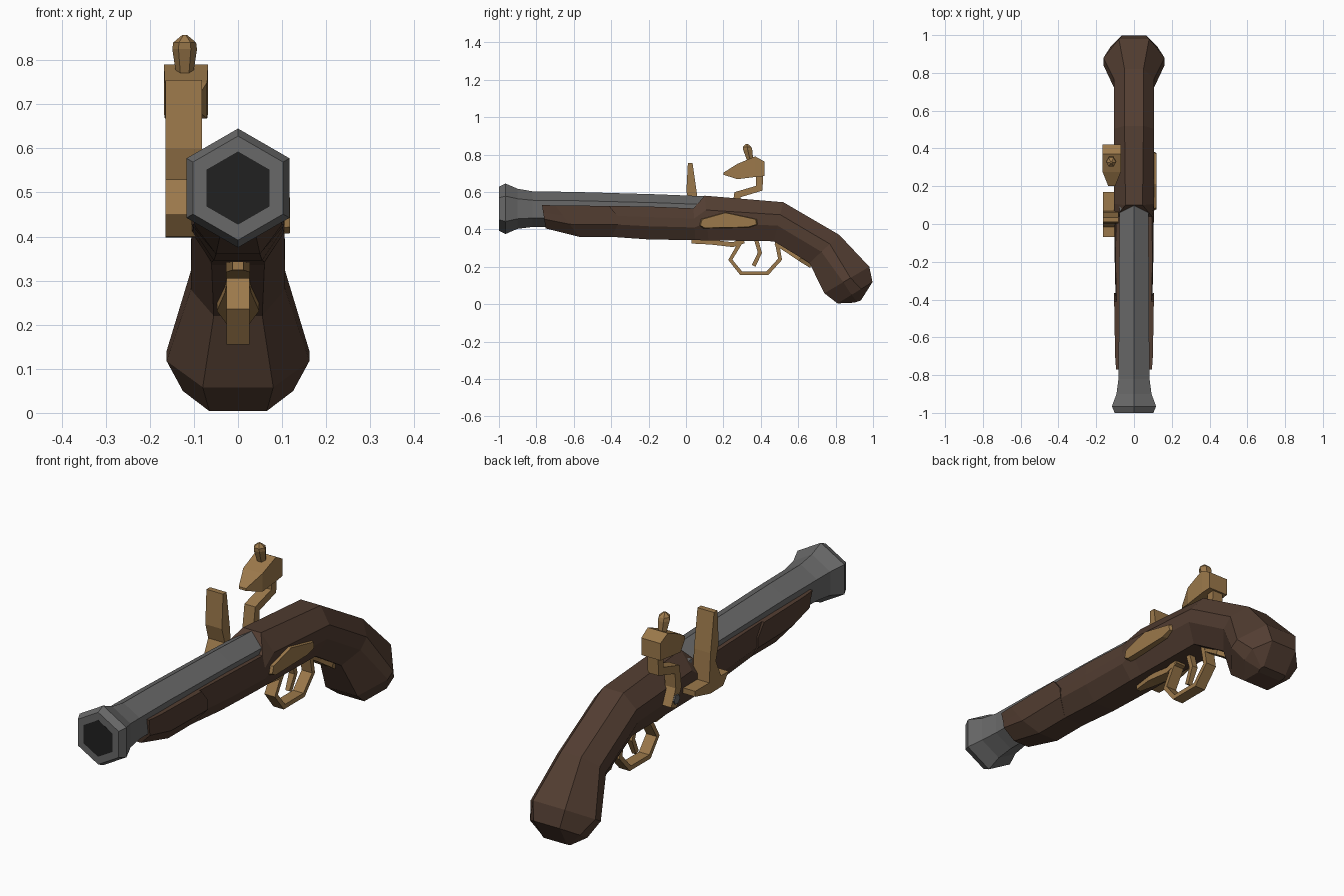
import bpy, bmesh, math
from mathutils import Vector


def material(name, rgb):
    m = bpy.data.materials.new(name)
    m.diffuse_color = (*rgb, 1)
    return m


WOOD = material("wood", (0.085, 0.047, 0.031))
BRASS = material("brass", (0.33, 0.19, 0.07))
STEEL = material("steel", (0.14, 0.14, 0.14))
DARK = material("bore_dark", (0.015, 0.015, 0.015))


def loft(name, rings, mat):
    """Skin a list of equal-length point rings and cap both ends."""
    bm = bmesh.new()
    vs = [[bm.verts.new(p) for p in r] for r in rings]
    n = len(rings[0])
    for a, b in zip(vs, vs[1:]):
        for i in range(n):
            j = (i + 1) % n
            bm.faces.new((a[i], a[j], b[j], b[i]))
    bm.faces.new(vs[0])
    bm.faces.new(vs[-1])
    bmesh.ops.recalc_face_normals(bm, faces=bm.faces)
    me = bpy.data.meshes.new(name)
    bm.to_mesh(me)
    bm.free()
    me.materials.append(mat)
    ob = bpy.data.objects.new(name, me)
    bpy.context.collection.objects.link(ob)
    return ob


def plate(name, outline, x0, x1, mat, inset=0.0):
    """Extrude a (y, z) outline along x; inset shrinks the x1 side."""
    cy = sum(p[0] for p in outline) / len(outline)
    cz = sum(p[1] for p in outline) / len(outline)
    k = 1 - inset
    return loft(name, [[(x0, y, z) for y, z in outline],
                       [(x1, cy + (y - cy) * k, cz + (z - cz) * k) for y, z in outline]], mat)


def strap(name, path, thick, widths, mat, cx=0.0):
    """Rectangular bar following a (y, z) path, one half width per point."""
    pts = [Vector(p) for p in path]
    rings = []
    for i, p in enumerate(pts):
        d0 = (p - pts[max(i - 1, 0)]).normalized()
        d1 = (pts[min(i + 1, len(pts) - 1)] - p).normalized()
        d = (d0 + d1).normalized()
        o = Vector((-d.y, d.x)) * thick / 2
        w = widths[i] if isinstance(widths, list) else widths
        rings.append([(cx + s * w, p.x + t * o.x, p.y + t * o.y)
                      for s, t in ((-1, -1), (1, -1), (1, 1), (-1, 1))])
    return loft(name, rings, mat)


def stock_ring(top, bottom, wt, w, wb, bow=0.0, t1=0.32, t2=0.6):
    """Eight-sided section between a top and a bottom (y, z) point."""
    half = [(wt, 0), (w, t1), (w, t2), (wb, 1)]
    pts = []
    for x, t in half + [(-x, t) for x, t in reversed(half)]:
        y = top[0] + (bottom[0] - top[0]) * t + (bow if 0 < t < 1 else 0)
        pts.append((x, y, top[1] + (bottom[1] - top[1]) * t))
    return pts


def hexagon(y, r, cz):
    return [(r * math.sin(a), y, cz + r * math.cos(a))
            for a in (i * math.pi / 3 for i in range(6))]


# Hexagonal barrel with flared muzzle
loft("barrel", [hexagon(*s) for s in [
    (-1, 0.083, 0.51), (-1, 0.118, 0.51), (-0.965, 0.135, 0.51), (-0.9, 0.107, 0.51),
    (-0.82, 0.095, 0.508), (-0.6, 0.093, 0.507), (-0.15, 0.09, 0.497), (0.12, 0.088, 0.488)]], STEEL)
loft("bore", [hexagon(-1.001, 0.083, 0.51), hexagon(-0.99, 0.08, 0.51)], DARK)

# Fore-end of the stock
loft("fore_end", [stock_ring(*s) for s in [
    ((-0.77, 0.53), (-0.75, 0.405), 0.095, 0.09, 0.04),
    ((-0.70, 0.528), (-0.57, 0.36), 0.1, 0.1, 0.05),
    ((-0.41, 0.525), (-0.40, 0.36), 0.105, 0.105, 0.05, 0.04)]], WOOD)

# Main stock sweeping into grip and butt
loft("stock", [stock_ring(*s) for s in [
    ((-0.41, 0.525), (-0.40, 0.36), 0.093, 0.098, 0.05, 0.03),
    ((-0.20, 0.522), (-0.20, 0.346), 0.098, 0.102, 0.055),
    ((0.04, 0.512), (0.05, 0.342), 0.095, 0.105, 0.06),
    ((0.10, 0.58), (0.12, 0.341), 0.045, 0.105, 0.06),
    ((0.52, 0.545), (0.47, 0.336), 0.05, 0.105, 0.06),
    ((0.82, 0.37), (0.66, 0.22), 0.05, 0.107, 0.055),
    ((0.98, 0.20), (0.74, 0.058), 0.08, 0.162, 0.08, 0, 0.42, 0.58),
    ((0.997, 0.118), (0.81, 0.004), 0.065, 0.125, 0.065),
    ((0.935, 0.02), (0.90, 0.008), 0.06, 0.065, 0.06)]], WOOD)

# Side plate on the right
plate("side_plate", [(0.065, 0.42), (0.075, 0.455), (0.21, 0.493), (0.385, 0.455),
                     (0.39, 0.425), (0.34, 0.41), (0.09, 0.405)], 0.09, 0.118, BRASS, 0.08)

# Trigger guard, its end tabs, and trigger
strap("trigger_guard", [(0.30, 0.345), (0.237, 0.237), (0.295, 0.165), (0.435, 0.165),
                        (0.503, 0.24), (0.485, 0.335)], 0.022, 0.026, BRASS)
strap("guard_front_tab", [(0.03, 0.337), (0.13, 0.332), (0.25, 0.318), (0.31, 0.338)],
      0.026, [0.012, 0.027, 0.027, 0.025], BRASS)
strap("guard_rear_tab", [(0.48, 0.328), (0.55, 0.283), (0.61, 0.242), (0.67, 0.205)],
      0.026, [0.02, 0.03, 0.048, 0.02], BRASS)
strap("trigger", [(0.375, 0.345), (0.395, 0.275), (0.362, 0.205)], 0.022, [0.015, 0.014, 0.01], BRASS)

# Pan and frizzen on the left
plate("pan", [(-0.07, 0.45), (-0.03, 0.40), (0.06, 0.398), (0.17, 0.425), (0.17, 0.45)],
      -0.09, -0.165, BRASS)
plate("frizzen", [(0.01, 0.755), (0.035, 0.755), (0.06, 0.58), (0.07, 0.44), (-0.02, 0.44),
                  (0.022, 0.53), (0.002, 0.60)], -0.165, -0.082, BRASS)

# Cock: bent neck, wedge jaw, clamping screw, pivot bolt
CX = -0.118
strap("cock_neck", [(0.395, 0.75), (0.392, 0.62), (0.275, 0.585), (0.265, 0.50), (0.30, 0.42)],
      0.042, 0.027, BRASS, CX - 0.004)
jaw = [(0.20, 0.692, 0.703, 0.018), (0.275, 0.668, 0.75, 0.048), (0.37, 0.68, 0.79, 0.05),
       (0.42, 0.685, 0.762, 0.048)]
loft("cock_jaw", [[(CX - w, y, a), (CX + w, y, a), (CX + w, y, b), (CX - w, y, b)]
                  for y, a, b, w in jaw], BRASS)
loft("jaw_screw", [[(CX - 0.003 + r * math.cos(a), y + r * math.sin(a), z)
                    for a in (i * math.pi / 3 for i in range(6))]
                   for r, y, z in [(0.018, 0.345, 0.76), (0.028, 0.33, 0.825),
                                   (0.026, 0.327, 0.84), (0.006, 0.325, 0.857)]], BRASS)
plate("pivot_bolt", [(0.285 + 0.022 * math.cos(i * math.pi / 3), 0.455 + 0.022 * math.sin(i * math.pi / 3))
                     for i in range(6)], -0.10, -0.155, STEEL)
